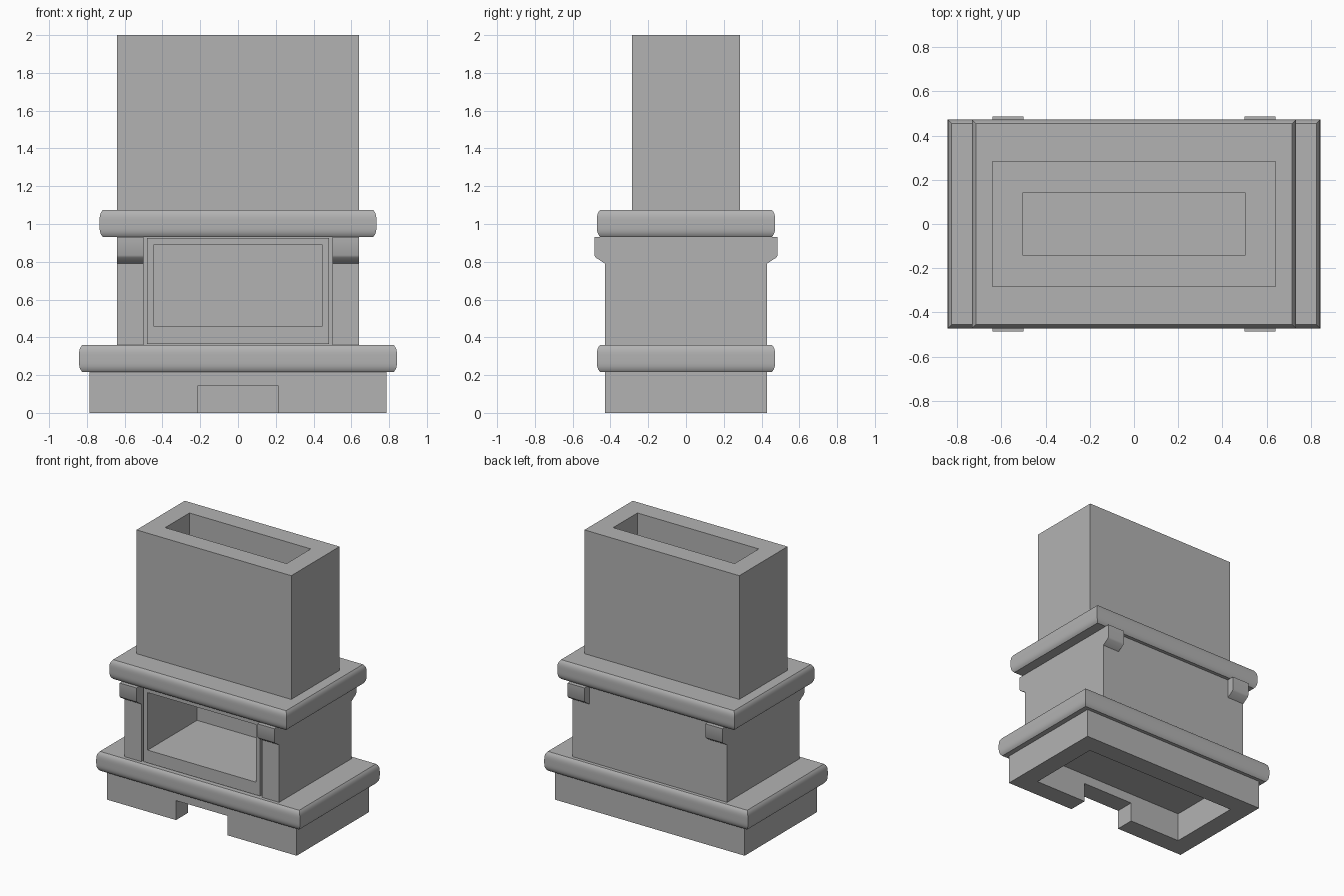
import bpy
import bmesh

if "Cube" in bpy.data.objects:
    bpy.data.objects.remove(bpy.data.objects["Cube"], do_unlink=True)

stone = bpy.data.materials.new("grey stone")
stone.use_nodes = True
GREY = (0.45, 0.45, 0.45, 1)
stone.diffuse_color = GREY
stone.node_tree.nodes["Principled BSDF"].inputs["Base Color"].default_value = GREY


def finish(name, bm):
    bmesh.ops.recalc_face_normals(bm, faces=bm.faces)
    mesh = bpy.data.meshes.new(name)
    bm.to_mesh(mesh)
    bm.free()
    mesh.materials.append(stone)
    obj = bpy.data.objects.new(name, mesh)
    bpy.context.collection.objects.link(obj)
    return obj


def box(name, xs, ys, zs):
    bm = bmesh.new()
    bmesh.ops.create_cube(bm, size=1)
    for v in bm.verts:
        for i, (lo, hi) in enumerate((xs, ys, zs)):
            v.co[i] = hi if v.co[i] > 0 else lo
    return finish(name, bm)


def activate(obj):
    bpy.ops.object.select_all(action="DESELECT")
    obj.select_set(True)
    bpy.context.view_layer.objects.active = obj


def cut(obj, xs, ys, zs):
    """Subtract a box from the object, then discard the cutter."""
    cutter = box("cutter", xs, ys, zs)
    cutter.hide_render = True
    mod = obj.modifiers.new("cut", "BOOLEAN")
    mod.operation = "DIFFERENCE"
    mod.solver = "EXACT"
    mod.object = cutter
    activate(obj)
    bpy.ops.object.modifier_apply(modifier=mod.name)
    bpy.data.objects.remove(cutter, do_unlink=True)


def slab(name, half_x, half_y, z0, z1, bulge=0.018, steps=14):
    """Rectangular slab whose edge bulges outward."""
    bm = bmesh.new()
    rings = []
    for i in range(steps + 1):
        t = 2 * i / steps - 1
        inset = bulge * t ** 4
        x, y, z = half_x - inset, half_y - inset, z0 + (z1 - z0) * i / steps
        rings.append([bm.verts.new((sx * x, sy * y, z))
                      for sx, sy in ((-1, -1), (1, -1), (1, 1), (-1, 1))])
    for a, b in zip(rings, rings[1:]):
        for k in range(4):
            n = (k + 1) % 4
            bm.faces.new((a[k], a[n], b[n], b[k]))
    bm.faces.new(rings[0])
    bm.faces.new(rings[-1])
    obj = finish(name, bm)
    activate(obj)
    bpy.ops.object.shade_smooth_by_angle()
    return obj


def corbel(name, x0, x1, side):
    """Bracket with a sloped underside, on the front or back face."""
    profile = [(0.40, 0.932), (0.485, 0.932), (0.485, 0.835),
               (0.478, 0.822), (0.428, 0.79), (0.40, 0.79)]
    bm = bmesh.new()
    face = bm.faces.new([bm.verts.new((x0, side * y, z)) for y, z in profile])
    ext = bmesh.ops.extrude_face_region(bm, geom=[face])
    moved = [g for g in ext["geom"] if isinstance(g, bmesh.types.BMVert)]
    bmesh.ops.translate(bm, verts=moved, vec=(x1 - x0, 0, 0))
    obj = finish(name, bm)
    activate(obj)
    bpy.ops.object.shade_smooth_by_angle()


# Plinth: hollow ring with a notch in the front wall
plinth = box("plinth", (-0.785, 0.785), (-0.428, 0.428), (0, 0.217))
cut(plinth, (-0.643, 0.643), (-0.285, 0.285), (-0.1, 0.3))
cut(plinth, (-0.213, 0.213), (-0.6, -0.2), (-0.1, 0.145))

# Hearth and mantel slabs
slab("hearth_slab", 0.842, 0.472, 0.216, 0.36)
slab("mantel_slab", 0.733, 0.472, 0.931, 1.075)

# Surround: side and back walls
surround = box("surround", (-0.64, 0.64), (-0.428, 0.428), (0.358, 0.933))
cut(surround, (-0.5, 0.5), (-0.6, 0.2), (0.2, 1.1))

# Firebox insert with its open chamber
firebox = box("firebox", (-0.482, 0.482), (-0.428, 0.19), (0.365, 0.925))
cut(firebox, (-0.447, 0.447), (-0.6, 0.155), (0.46, 0.89))

# Corbels under the mantel, front and back
for side, where in ((-1, "front"), (1, "back")):
    corbel(where + "_left_corbel", 0.5, 0.64, side)
    corbel(where + "_right_corbel", -0.64, -0.5, side)

# Chimney breast with open flue
chimney = box("chimney", (-0.64, 0.64), (-0.285, 0.285), (1.073, 2))
cut(chimney, (-0.502, 0.502), (-0.143, 0.143), (1.0, 2.1))
